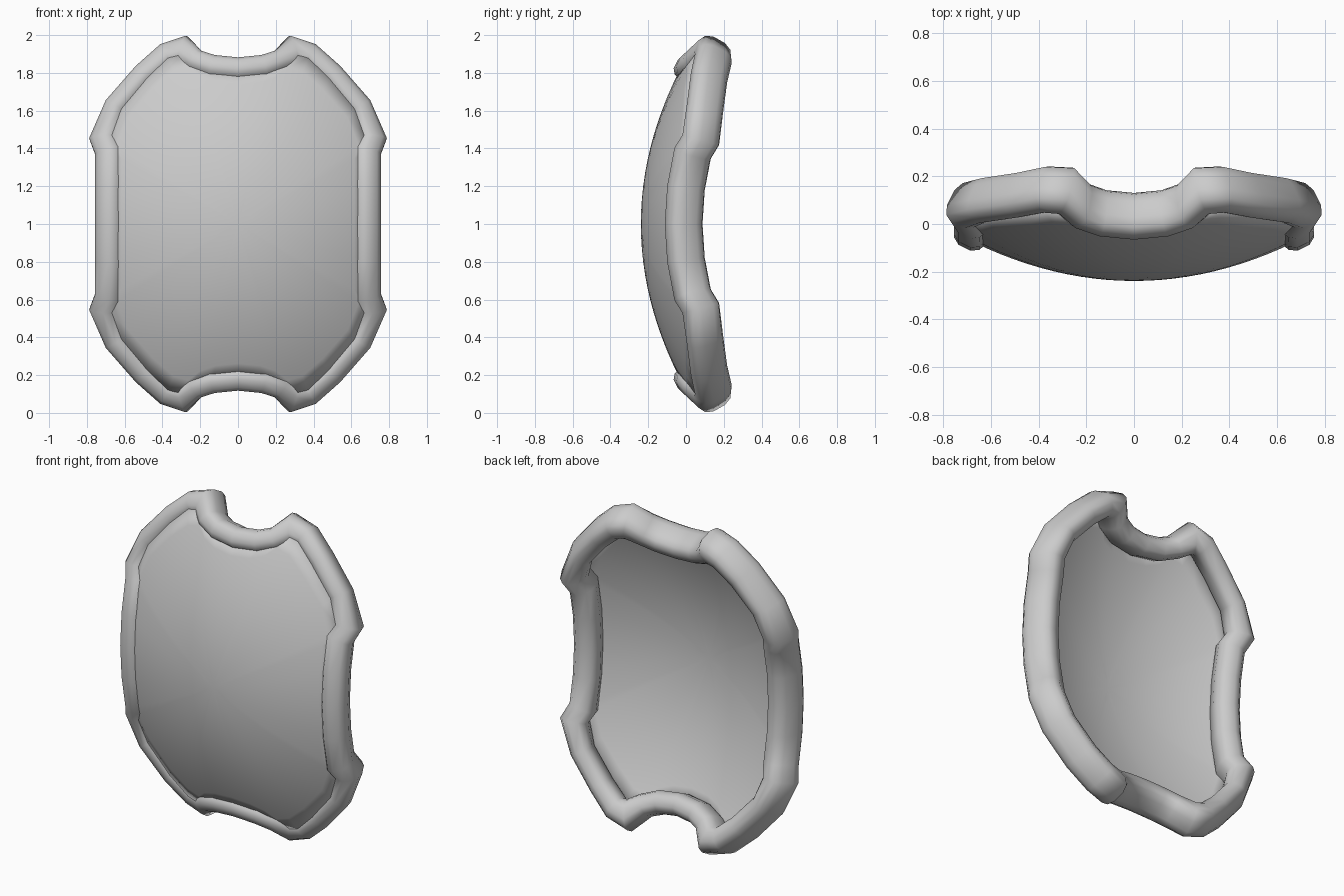
import bpy, bmesh, math
from mathutils import Vector

if "Cube" in bpy.data.objects:
    bpy.data.objects.remove(bpy.data.objects["Cube"])


def surf(x, z):
    """Doubly curved shield surface, bulging toward -y."""
    return -0.231 + 0.36 * x * x + 0.31 * (z - 1) ** 2


def surf_normal(x, z):
    return Vector((0.74 * x, -1, 0.62 * (z - 1))).normalized()


def make_object(name, bm, angle):
    bmesh.ops.recalc_face_normals(bm, faces=bm.faces)
    mesh = bpy.data.meshes.new(name)
    bm.to_mesh(mesh)
    bm.free()
    ob = bpy.data.objects.new(name, mesh)
    bpy.context.collection.objects.link(ob)
    bpy.ops.object.select_all(action='DESELECT')
    ob.select_set(True)
    bpy.context.view_layer.objects.active = ob
    bpy.ops.object.shade_smooth_by_angle(angle=math.radians(angle))
    return ob


# Quarter of the rim centreline: x, z, half width, offset behind the surface
quarter = [(0, 1.802, .066, .064), (0.13, 1.815, .066, .064),
           (0.218, 1.845, .064, .068), (0.285, 1.90, .08, .09),
           (0.37, 1.875, .07, .089), (0.485, 1.775, .067, .082),
           (0.63, 1.61, .066, .073), (0.697, 1.445, .075, .073),
           (0.668, 1.375, .078, .062), (0.668, 1.19, .078, .059),
           (0.668, 1.0, .078, .058)]
half = quarter + [(x, 2 - z, w, o) for x, z, w, o in quarter[-2::-1]]
loop = half + [(-x, z, w, o) for x, z, w, o in half[-2:0:-1]]
n = len(loop)

# Curved panel: concentric rings of the outline
RINGS = 12
bm = bmesh.new()
centre = bm.verts.new((0, surf(0, 1), 1))
prev = None
for k in range(1, RINGS + 1):
    f = k / RINGS
    ring = []
    for x, z, w, o in loop:
        px, pz = x * f, 1 + (z - 1) * f
        ring.append(bm.verts.new((px, surf(px, pz), pz)))
    for i in range(n):
        j = (i + 1) % n
        if prev:
            bm.faces.new((prev[i], prev[j], ring[j], ring[i]))
        else:
            bm.faces.new((centre, ring[j], ring[i]))
    prev = ring
panel = make_object("shield_panel", bm, 60)
mod = panel.modifiers.new("thickness", 'SOLIDIFY')
mod.thickness = 0.016
mod.offset = 0

# Rim: deep rounded section swept around the outline
DEPTH, SIDES = 0.1, 12
bm = bmesh.new()
pts = [Vector((x, surf(x, z) + o, z)) for x, z, w, o in loop]
rings = []
for i, p in enumerate(pts):
    a = (p - pts[i - 1]).normalized()
    b = (pts[(i + 1) % n] - p).normalized()
    t = (a + b).normalized()
    nrm = surf_normal(p.x, p.z)
    side = nrm.cross(t).normalized()
    mitre = min(1.12, 1 / max(0.3, t.dot(a)))
    ring = []
    for s in range(SIDES):
        ang = 2 * math.pi * (s + 0.5) / SIDES
        c, d = math.cos(ang), math.sin(ang)
        u = math.copysign(abs(c) ** 0.75, c) * loop[i][2] * mitre
        v = math.copysign(abs(d) ** 0.75, d) * DEPTH
        ring.append(bm.verts.new(p + side * u + nrm * v))
    rings.append(ring)
for i in range(n):
    r, q = rings[i], rings[(i + 1) % n]
    for s in range(SIDES):
        m = (s + 1) % SIDES
        bm.faces.new((r[s], r[m], q[m], q[s]))
make_object("shield_rim", bm, 70)
